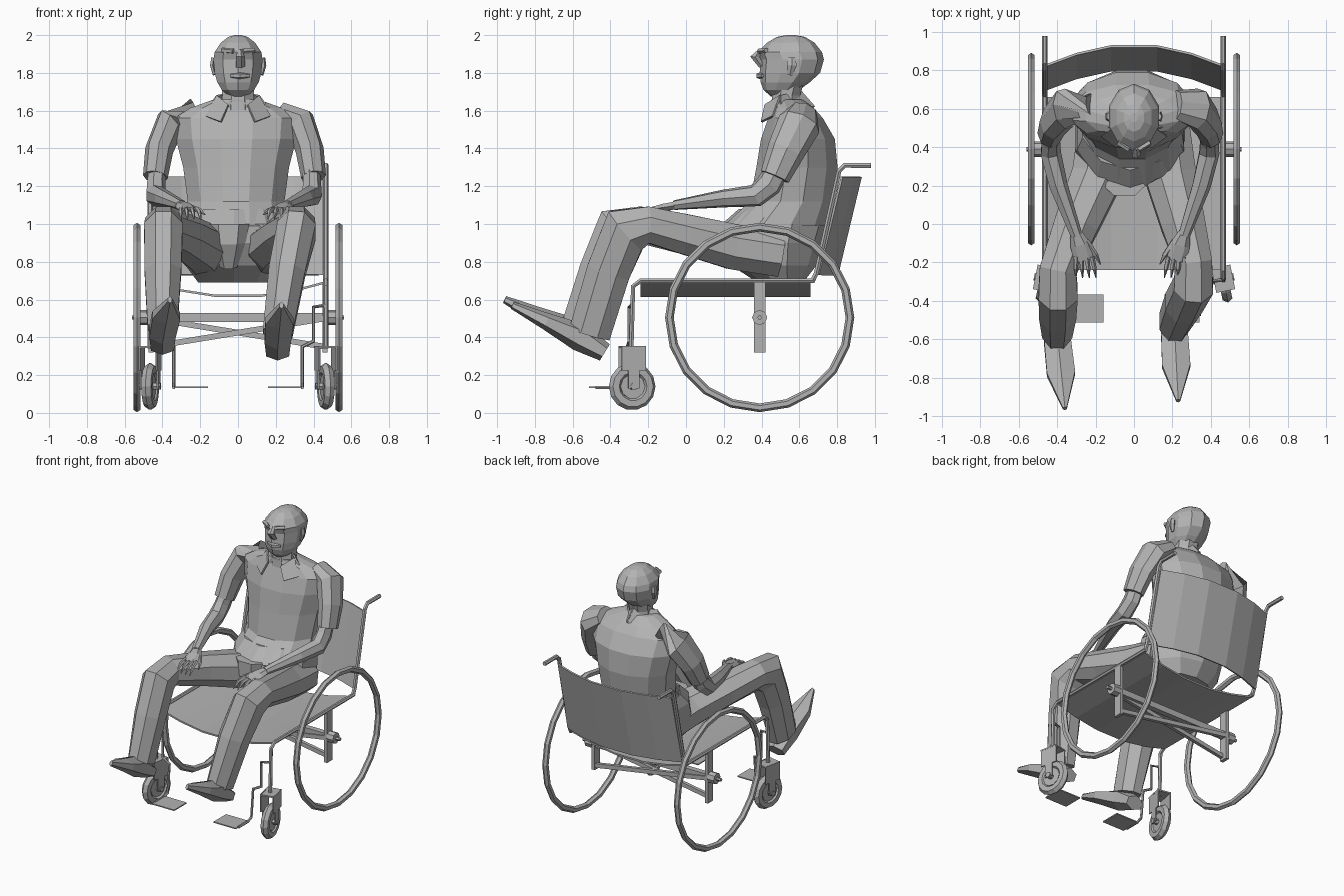
import bpy, bmesh, math
from mathutils import Vector, Matrix

if bpy.data.objects.get("Cube"):
    bpy.data.objects.remove(bpy.data.objects["Cube"])

grey = bpy.data.materials.new("plain grey")
grey.use_nodes = True
COLOUR = (0.45, 0.45, 0.45, 1)
grey.diffuse_color = COLOUR
grey.node_tree.nodes["Principled BSDF"].inputs["Base Color"].default_value = COLOUR


def finish(name, bm):
    bmesh.ops.recalc_face_normals(bm, faces=bm.faces)
    me = bpy.data.meshes.new(name)
    bm.to_mesh(me)
    bm.free()
    me.materials.append(grey)
    ob = bpy.data.objects.new(name, me)
    bpy.context.scene.collection.objects.link(ob)
    return ob


def skin(name, rings, closed=False):
    """Bridge equal rings of points; cap the ends unless closed."""
    bm = bmesh.new()
    vs = [[bm.verts.new(p) for p in r] for r in rings]
    n = len(vs[0])
    pairs = list(zip(vs, vs[1:])) + ([(vs[-1], vs[0])] if closed else [])
    for a, b in pairs:
        for i in range(n):
            j = (i + 1) % n
            bm.faces.new((a[i], a[j], b[j], b[i]))
    if not closed:
        bm.faces.new(vs[0])
        bm.faces.new(vs[-1])
    return finish(name, bm)


def limb(name, path, sizes, sides=8, turn=0.0):
    """Elliptical sections square to a path; sizes are (half width, half height)."""
    pts = [Vector(p) for p in path]
    rings = []
    for i, p in enumerate(pts):
        d_in = (p - pts[max(i - 1, 0)]).normalized()
        d_out = (pts[min(i + 1, len(pts) - 1)] - p).normalized()
        t = (d_in + d_out).normalized()
        ref = Vector((1, 0, 0)) if abs(t.x) < 0.9 else Vector((0, 1, 0))
        u = (ref - t * ref.dot(t)).normalized()
        v = t.cross(u)
        w, h = sizes[i]
        angs = [math.tau * (k + turn) / sides for k in range(sides)]
        rings.append([p + u * w * math.cos(a) + v * h * math.sin(a) for a in angs])
    return skin(name, rings)


def tube(name, path, r, sides=6):
    return limb(name, path, [(r, r)] * len(path), sides)


def stack(name, rows, sides, cx=0.0):
    """Body of level sections: (z, y front, y back, half width)."""
    rings = []
    for z, front, back, w in rows:
        angs = [math.tau * (k + 0.5) / sides for k in range(sides)]
        rings.append([(cx + w * math.cos(a), (front + back) / 2
                       + (back - front) / 2 * math.sin(a), z) for a in angs])
    return skin(name, rings)


def box(name, centre, size, rot=0.0, axis='Y'):
    bm = bmesh.new()
    m = Matrix.Translation(centre) @ Matrix.Rotation(rot, 4, axis) @ Matrix.Diagonal((*size, 1))
    bmesh.ops.create_cube(bm, size=1, matrix=m)
    return finish(name, bm)


def ring_wheel(name, centre, major, minor, width, segs, sides, yaw=0.0):
    m = Matrix.Translation(centre) @ Matrix.Rotation(yaw, 4, 'Z')
    rings = []
    for i in range(segs):
        a = math.tau * i / segs
        ring = []
        for k in range(sides):
            b = math.tau * k / sides
            r = major + minor * math.cos(b)
            ring.append(m @ Vector((width * math.sin(b), r * math.cos(a), r * math.sin(a))))
        rings.append(ring)
    return skin(name, rings, closed=True)


def sheet(name, first, second, thick=0.012):
    bm = bmesh.new()
    a = [bm.verts.new(p) for p in first]
    b = [bm.verts.new(p) for p in second]
    for i in range(len(a) - 1):
        bm.faces.new((a[i], a[i + 1], b[i + 1], b[i]))
    ob = finish(name, bm)
    mod = ob.modifiers.new("thickness", 'SOLIDIFY')
    mod.thickness = thick
    mod.offset = 0
    return ob


# Sling seat and backrest
sag = [(-0.46, 0), (-0.3, 0.6), (-0.12, 1), (0.12, 1), (0.3, 0.6), (0.46, 0)]
sheet("seat", [(x, -0.24, 0.69 - 0.07 * s) for x, s in sag],
      [(x, 0.66, 0.69 - 0.07 * s) for x, s in sag])
sheet("backrest", [(x, 0.70 + 0.1 * s, 0.73) for x, s in sag],
      [(x, 0.825 + 0.1 * s, 1.25) for x, s in sag])

# Chair sides
for s, side in ((1, "left"), (-1, "right")):
    x = s * 0.465
    tube(side + "_back_post", [(x, 0.98, 1.31), (x, 0.84, 1.31), (x, 0.81, 1.28),
                               (x, 0.69, 0.74), (x, 0.67, 0.70)], 0.015)
    tube(side + "_seat_rail", [(x, 0.68, 0.70), (x, -0.24, 0.70), (x, -0.28, 0.67),
                               (x, -0.29, 0.34)], 0.014)
    ring_wheel(side + "_wheel", (s * 0.535, 0.39, 0.505), 0.478, 0.023, 0.021, 20, 6)
    box(side + "_axle_plate", (s * 0.46, 0.39, 0.505), (0.025, 0.062, 0.37))
    tube(side + "_hub", [(s * 0.47, 0.39, 0.505), (s * 0.525, 0.39, 0.505)], 0.04, 8)
    tube(side + "_axle", [(s * 0.5, 0.39, 0.505), (s * 0.56, 0.39, 0.505)], 0.012)
    # Caster wheel with fork
    yaw = s * 0.2
    c = (x, -0.285, 0.14)
    ring_wheel(side + "_caster_tyre", c, 0.092, 0.034, 0.03, 14, 6, yaw)
    m = Matrix.Translation(c) @ Matrix.Rotation(yaw, 4, 'Z')
    tube(side + "_caster_disc", [m @ Vector((-0.018, 0, 0)), m @ Vector((0.018, 0, 0))], 0.066, 10)
    tube(side + "_caster_axle", [m @ Vector((-0.056, 0, 0)), m @ Vector((0.056, 0, 0))], 0.02)
    for e in (-1, 1):
        box(side + "_fork_cheek", m @ Vector((e * 0.045, 0, 0.15)), (0.008, 0.13, 0.13), yaw, 'Z')
        box(side + "_fork_leg", m @ Vector((e * 0.045, 0, 0.04)), (0.008, 0.06, 0.1), yaw, 'Z')
    box(side + "_fork_crown", m @ Vector((0, 0, 0.208)), (0.1, 0.13, 0.01), yaw, 'Z')
    # Footrest
    fx = s * 0.34
    tube(side + "_footrest_tube", [(s * 0.46, -0.29, 0.57), (s * 0.4, -0.3, 0.56), (s * 0.4, -0.3, 0.38),
                                   (fx, -0.31, 0.35), (fx, -0.33, 0.15), (fx, -0.37, 0.135),
                                   (fx, -0.48, 0.135)], 0.01)
    box(side + "_footplate", (s * 0.25, -0.44, 0.135), (0.18, 0.145, 0.008))
    # Crossed brace
    tilt = math.atan2(0.15, 0.92)
    box(side + "_cross_brace", (0, 0.39 + s * 0.015, 0.425), (0.94, 0.025, 0.03), s * tilt)
box("axle_bar", (0, 0.39, 0.505), (0.92, 0.04, 0.045))

# Torso: hips and lap, then shirt
stack("hips", [(0.69, 0.38, 0.62, 0.2), (0.78, 0.24, 0.69, 0.27), (0.90, 0.18, 0.73, 0.3),
               (1.0, 0.19, 0.76, 0.29), (1.08, 0.28, 0.77, 0.26)], 10, -0.02)
stack("shirt", [(0.99, 0.19, 0.765, 0.28), (1.12, 0.33, 0.79, 0.265), (1.30, 0.365, 0.81, 0.29),
                (1.45, 0.39, 0.795, 0.33), (1.56, 0.43, 0.73, 0.34), (1.615, 0.45, 0.68, 0.25),
                (1.66, 0.45, 0.62, 0.12)], 12, -0.01)
limb("crotch", [(-0.05, 0.2, 1.0), (-0.05, 0.2, 0.9), (-0.05, 0.24, 0.77)],
     [(0.11, 0.06), (0.09, 0.06), (0.045, 0.03)], 6)

# Collar flaps
for s, side in ((1, "left"), (-1, "right")):
    sheet(side + "_collar", [(s * 0.05, 0.42, 1.63), (s * 0.09, 0.40, 1.54)],
          [(s * 0.11, 0.5, 1.68), (s * 0.17, 0.46, 1.57)])
    sheet(side + "_back_collar", [(s * 0.11, 0.5, 1.68), (s * 0.17, 0.5, 1.6)],
          [(0, 0.61, 1.70), (0, 0.68, 1.62)])

# Neck and head
stack("neck", [(1.58, 0.44, 0.62, 0.10), (1.68, 0.45, 0.61, 0.09), (1.78, 0.46, 0.64, 0.095)], 8)
stack("head", [(1.675, 0.45, 0.56, 0.05), (1.71, 0.41, 0.60, 0.09), (1.75, 0.395, 0.655, 0.115),
               (1.80, 0.39, 0.71, 0.13), (1.87, 0.395, 0.73, 0.137), (1.91, 0.38, 0.72, 0.13),
               (1.96, 0.43, 0.68, 0.095), (1.99, 0.48, 0.63, 0.055), (2.0, 0.53, 0.58, 0.02)], 10)
limb("nose", [(0.01, 0.395, 1.92), (0.01, 0.365, 1.885), (0.01, 0.40, 1.835)],
     [(0.012, 0.012), (0.026, 0.026), (0.026, 0.015)], 5)
limb("lips", [(-0.04, 0.405, 1.785), (0.01, 0.385, 1.785), (0.06, 0.405, 1.785)],
     [(0.008, 0.01), (0.016, 0.018), (0.008, 0.01)], 5)
for s, side in ((1, "left"), (-1, "right")):
    limb(side + "_ear", [(s * 0.132, 0.56, 1.88), (s * 0.138, 0.56, 1.84), (s * 0.125, 0.55, 1.79)],
         [(0.012, 0.02), (0.012, 0.028), (0.01, 0.014)], 5)
    tube(side + "_brow", [(s * 0.025, 0.388, 1.915), (s * 0.085, 0.425, 1.92)], 0.014, 5)

# Arms: side, elbow x, wrist x
for s, side, ex, wx in ((1, "left", 0.39, 0.22), (-1, "right", 0.435, 0.26)):
    sx = 0.33 if s > 0 else 0.36
    mid = (sx + ex) / 2 + 0.02
    limb(side + "_sleeve", [(s * 0.22, 0.62, 1.59), (s * sx, 0.60, 1.53), (s * mid, 0.53, 1.39),
                            (s * (mid + 0.02), 0.47, 1.25)],
         [(0.06, 0.08), (0.085, 0.115), (0.075, 0.10), (0.066, 0.08)], 8)
    limb(side + "_arm", [(s * mid, 0.52, 1.36), (s * ex, 0.44, 1.21), (s * ex, 0.37, 1.15),
                         (s * (ex - 0.04), 0.2, 1.135), (s * (wx + 0.04), -0.06, 1.1)],
         [(0.05, 0.06), (0.05, 0.07), (0.055, 0.062), (0.05, 0.048), (0.032, 0.026)], 7)
    limb(side + "_palm", [(s * (wx + 0.045), -0.04, 1.10), (s * (wx + 0.02), -0.11, 1.09),
                          (s * wx, -0.19, 1.075)], [(0.03, 0.024), (0.052, 0.022), (0.05, 0.014)], 6)
    for k in range(4):
        off = (k - 1.5) * 0.027
        limb(side + "_finger", [(s * (wx + off), -0.17, 1.08), (s * (wx + off * 1.2 - 0.005), -0.23, 1.065),
                                (s * (wx + off * 1.3 - 0.01), -0.28, 1.025)],
             [(0.014, 0.014), (0.012, 0.012), (0.003, 0.003)], 5)
    limb(side + "_thumb", [(s * (wx - 0.01), -0.09, 1.085), (s * (wx - 0.06), -0.16, 1.07),
                           (s * (wx - 0.085), -0.21, 1.05)],
         [(0.018, 0.018), (0.014, 0.014), (0.003, 0.003)], 5)

# Legs: side, knee x, ankle x, toe x, forward shift, drop
for s, side, kx, ax, tx, f, d in ((1, "left", 0.31, 0.21, 0.23, 0.04, 0.03),
                                  (-1, "right", 0.395, 0.40, 0.36, 0.0, 0.0)):
    limb(side + "_trouser_leg", [(s * 0.16, 0.5, 0.84), (s * 0.19, 0.25, 0.88),
                                 (s * (0.1 + kx / 2), 0.0, 0.945), (s * kx, -0.24 + f, 0.995),
                                 (s * kx, -0.36 + f, 0.965), (s * (kx + ax) / 2, -0.45 + f, 0.75),
                                 (s * ax, -0.55 + f, 0.45 - d)],
         [(0.14, 0.13), (0.145, 0.13), (0.125, 0.115), (0.105, 0.105), (0.11, 0.145),
          (0.105, 0.125), (0.085, 0.12)], 8, 0.5)
    limb(side + "_shoe", [(s * ax, -0.47 + f, 0.35 - d), (s * ax, -0.60 + f, 0.43 - d),
                          (s * (ax + tx) / 2, -0.78 + f, 0.515 - d), (s * tx, -0.96 + f, 0.60 - d)],
         [(0.07, 0.05), (0.08, 0.075), (0.085, 0.045), (0.012, 0.02)], 6, 0.5)
